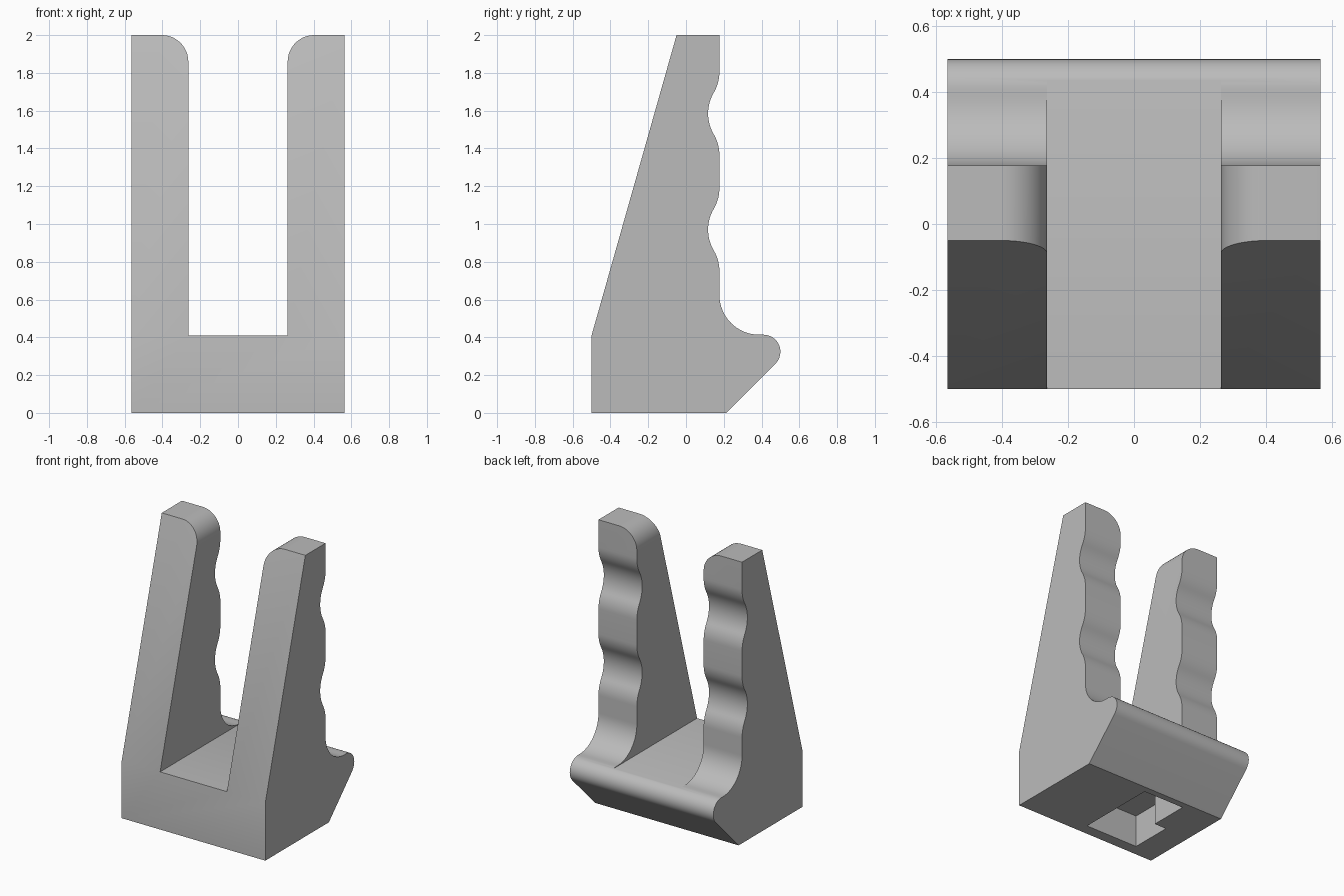
import bpy, bmesh, math
from mathutils import Vector

cube = bpy.data.objects.get("Cube")
if cube:
    bpy.data.objects.remove(cube, do_unlink=True)

grey = bpy.data.materials.new("plain grey")
grey.use_nodes = True
GREY = (0.5, 0.5, 0.5, 1)
grey.diffuse_color = GREY
grey.node_tree.nodes["Principled BSDF"].inputs["Base Color"].default_value = GREY


def arc(cx, cy, r, start, end, steps=12):
    """Points along an arc, angles in degrees."""
    angles = [math.radians(start + (end - start) * i / steps) for i in range(steps + 1)]
    return [(cx + r * math.cos(a), cy + r * math.sin(a)) for a in angles]


def prism(name, outline, to_3d, depth):
    """Extrude a flat outline, placed in space by to_3d, along depth."""
    bm = bmesh.new()
    face = bm.faces.new([bm.verts.new(to_3d(u, v)) for u, v in outline])
    grown = bmesh.ops.extrude_face_region(bm, geom=[face])["geom"]
    bmesh.ops.translate(bm, vec=Vector(depth),
                        verts=[g for g in grown if isinstance(g, bmesh.types.BMVert)])
    bmesh.ops.recalc_face_normals(bm, faces=bm.faces)
    mesh = bpy.data.meshes.new(name)
    bm.to_mesh(mesh)
    bm.free()
    mesh.materials.append(grey)
    obj = bpy.data.objects.new(name, mesh)
    bpy.context.collection.objects.link(obj)
    return obj


def cut(target, cutter):
    cutter.hide_render = True
    mod = target.modifiers.new("cut", 'BOOLEAN')
    mod.operation, mod.solver, mod.object = 'DIFFERENCE', 'EXACT', cutter
    bpy.ops.object.select_all(action='DESELECT')
    bpy.context.view_layer.objects.active = target
    target.select_set(True)
    bpy.ops.object.modifier_apply(modifier=mod.name)
    bpy.data.objects.remove(cutter, do_unlink=True)


# Side profile: base, rounded rear lip, fillet, two finger grooves, sloped front
HALF, BACK, FLOOR = 0.565, 0.177, 0.41
R, BEND = 0.217, 30.5
reach = 2 * R * math.sin(math.radians(BEND))
side = [(-0.5, 0), (0.215, 0)]
side += arc(0.41, 0.324, 0.09, -45, 90)
side += arc(0.387, 0.624, 0.21, 270, 180, 16)
for z in (0.97, 1.585):
    valley = BACK - 2 * R * (1 - math.cos(math.radians(BEND)))
    side += arc(BACK - R, z - reach, R, 0, BEND, 7)
    side += arc(valley + R, z, R, 180 + BEND, 180 - BEND, 14)[1:-1]
    side += arc(BACK - R, z + reach, R, -BEND, 0, 7)
side += [(BACK, 2), (-0.05, 2), (-0.5, FLOOR)]
cradle = prism("forked_stand", side, lambda y, z: (-HALF, y, z), (2 * HALF, 0, 0))

# Gap between the uprights, flaring at the rounded inner top corners
GAP, ROUND = 0.263, 0.14
right_edge = [(GAP, FLOOR)] + arc(GAP + ROUND, 2 - ROUND, ROUND, 180, 90) + [(GAP + ROUND, 2.1)]
gap = right_edge + [(-x, z) for x, z in reversed(right_edge)]
cut(cradle, prism("gap_cutter", gap, lambda x, z: (x, -0.8, z), (0, 1.6, 0)))

# Stepped pocket in the underside
pocket = [(0.05, -0.42), (0.05, 0.168), (-0.275, 0.168),
          (-0.275, -0.115), (-0.37, -0.115), (-0.37, -0.42)]
cut(cradle, prism("pocket_cutter", pocket, lambda x, y: (x, y, -0.1), (0, 0, 0.33)))

bpy.ops.object.select_all(action='DESELECT')
cradle.select_set(True)
bpy.context.view_layer.objects.active = cradle
bpy.ops.object.shade_smooth_by_angle(angle=math.radians(25))
